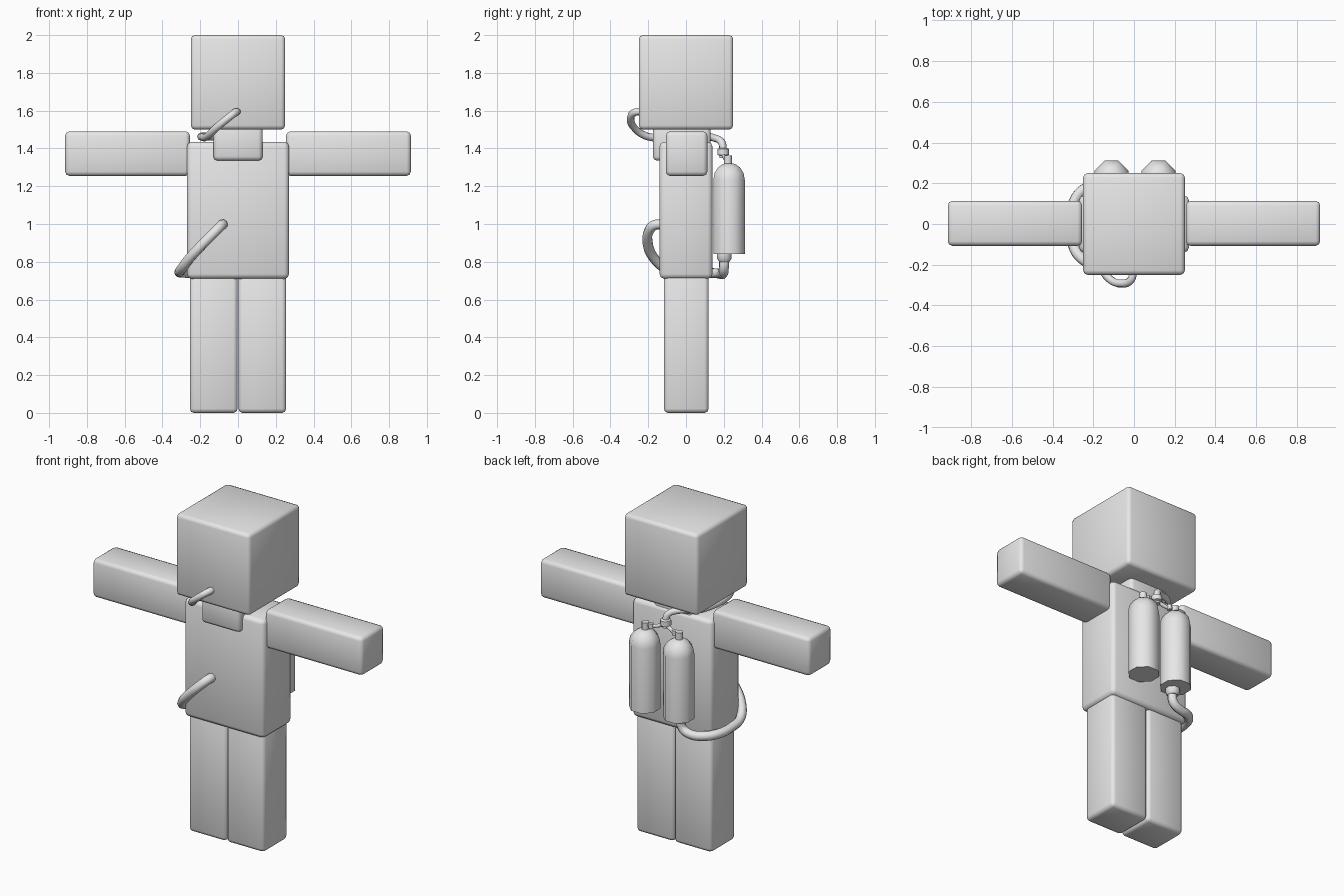
import bpy, math
from mathutils import Vector

cube = bpy.data.objects.get("Cube")
if cube:
    bpy.data.objects.remove(cube, do_unlink=True)

grey = bpy.data.materials.new("plain grey")
grey.use_nodes = True
grey.diffuse_color = (0.8, 0.8, 0.8, 1)
grey.node_tree.nodes["Principled BSDF"].inputs["Base Color"].default_value = (0.8, 0.8, 0.8, 1)


def finish(ob, name, angle=50):
    ob.name = name
    ob.data.materials.clear()
    ob.data.materials.append(grey)
    bpy.ops.object.select_all(action='DESELECT')
    ob.select_set(True)
    bpy.context.view_layer.objects.active = ob
    bpy.ops.object.shade_smooth_by_angle(angle=math.radians(angle))
    return ob


def box(name, low, high, bevel=0.022):
    """Rounded block between two corners."""
    low, high = Vector(low), Vector(high)
    bpy.ops.mesh.primitive_cube_add(size=1, location=(low + high) / 2)
    ob = bpy.context.object
    ob.scale = high - low
    bpy.ops.object.transform_apply(location=False, rotation=False, scale=True)
    mod = ob.modifiers.new("rounded edges", 'BEVEL')
    mod.width, mod.segments = bevel, 2
    bpy.ops.object.modifier_apply(modifier=mod.name)
    return finish(ob, name)


def lathe(name, x, y, profile, sides=8):
    """Closed solid of revolution from (radius, height) pairs."""
    verts, faces = [], []
    for r, z in profile:
        for i in range(sides):
            a = (i + 0.5) * math.tau / sides
            verts.append((x + r * math.cos(a), y + r * math.sin(a), z))
    for k in range(len(profile) - 1):
        for i in range(sides):
            j = (i + 1) % sides
            faces.append((k * sides + i, k * sides + j,
                          (k + 1) * sides + j, (k + 1) * sides + i))
    faces.append(tuple(reversed(range(sides))))
    faces.append(tuple(range(len(verts) - sides, len(verts))))
    mesh = bpy.data.meshes.new(name)
    mesh.from_pydata(verts, [], faces)
    ob = bpy.data.objects.new(name, mesh)
    bpy.context.collection.objects.link(ob)
    return finish(ob, name)


def tube(name, points, radius):
    """Capped hose through the points."""
    curve = bpy.data.curves.new(name, 'CURVE')
    curve.dimensions = '3D'
    curve.bevel_depth, curve.bevel_resolution = radius, 2
    curve.resolution_u, curve.use_fill_caps = 4, True
    spline = curve.splines.new('BEZIER')
    spline.bezier_points.add(len(points) - 1)
    for bp, co in zip(spline.bezier_points, points):
        bp.co = co
        bp.handle_left_type = bp.handle_right_type = 'AUTO'
    ob = bpy.data.objects.new(name, curve)
    bpy.context.collection.objects.link(ob)
    bpy.ops.object.select_all(action='DESELECT')
    ob.select_set(True)
    bpy.context.view_layer.objects.active = ob
    bpy.ops.object.convert(target='MESH')
    return finish(bpy.context.object, name)


# Body blocks
box("head", (-0.25, -0.25, 1.5), (0.25, 0.25, 2.0))
box("neck", (-0.13, -0.175, 1.335), (0.13, 0.13, 1.53))
box("torso", (-0.27, -0.14, 0.71), (0.27, 0.14, 1.435), 0.025)

# Limbs and air tanks on both sides
for side, s in (("left", 1), ("right", -1)):
    x0, x1 = sorted((s * 0.255, s * 0.915))
    box(side + "_arm", (x0, -0.107, 1.255), (x1, 0.113, 1.49))
    x0, x1 = sorted((s * 0.002, s * 0.255))
    box(side + "_leg", (x0, -0.117, 0), (x1, 0.12, 0.73))
    x = 0.005 + s * 0.115
    lathe(side + "_tank", x, 0.228,
          [(0.09, 0.84), (0.09, 1.235), (0.083, 1.27), (0.062, 1.3),
           (0.035, 1.318), (0.02, 1.32)])
    lathe(side + "_tank_neck", x, 0.222, [(0.022, 1.3), (0.022, 1.362)])
    tube(side + "_valve_pipe", [(x, 0.222, 1.345), (x * 0.55, 0.21, 1.345),
                                (0, 0.197, 1.37)], 0.011)
    lathe(side + "_pipe_nut", x - s * 0.035, 0.217, [(0.015, 1.33), (0.015, 1.36)])

# Central valve feeding the breathing hose
lathe("valve", 0, 0.197, [(0.02, 1.35), (0.02, 1.362), (0.032, 1.366),
                          (0.032, 1.397), (0.022, 1.403)])
tube("breathing_hose", [
    (0, 0.197, 1.39), (-0.01, 0.19, 1.43), (-0.07, 0.15, 1.455),
    (-0.15, 0.11, 1.462), (-0.19, 0.02, 1.465), (-0.19, -0.11, 1.46),
    (-0.165, -0.2, 1.462), (-0.12, -0.27, 1.505), (-0.06, -0.293, 1.555),
    (-0.015, -0.275, 1.59), (-0.003, -0.235, 1.595)], 0.02)

# Waist hose from the right tank round to the belly
lathe("tank_outlet", -0.11, 0.203, [(0.03, 0.8), (0.042, 0.818), (0.042, 0.845)])
tube("waist_hose", [
    (-0.11, 0.203, 0.83), (-0.115, 0.2, 0.765), (-0.16, 0.195, 0.738),
    (-0.24, 0.175, 0.738), (-0.295, 0.11, 0.742), (-0.31, 0, 0.745),
    (-0.3, -0.1, 0.76), (-0.255, -0.17, 0.82), (-0.18, -0.203, 0.9),
    (-0.115, -0.195, 0.965), (-0.085, -0.165, 0.995), (-0.08, -0.125, 0.997)], 0.027)
